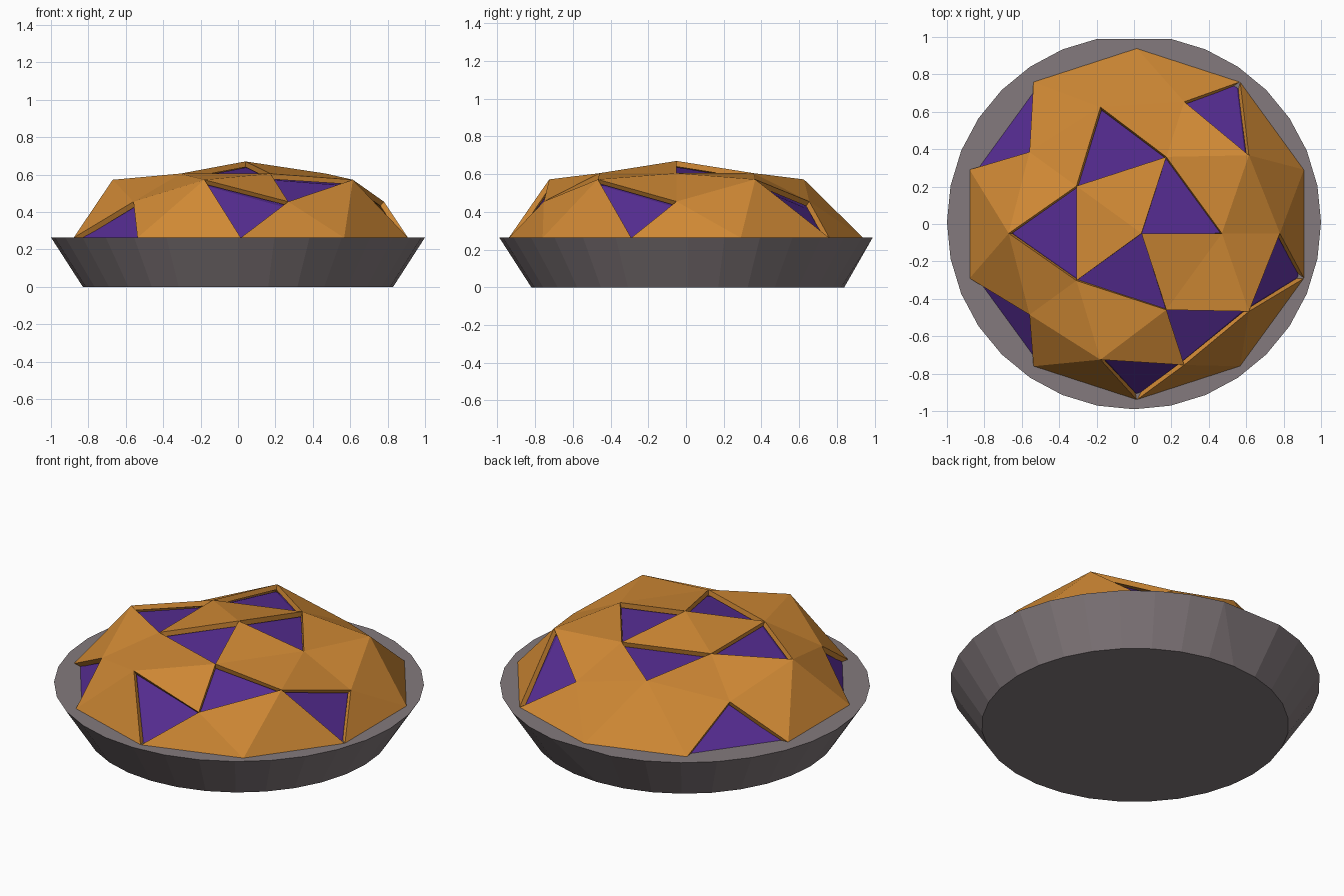
import bpy, bmesh
from math import sin, cos, radians
from mathutils import Vector

if "Cube" in bpy.data.objects:
    bpy.data.objects.remove(bpy.data.objects["Cube"])


def finish(name, bm, color):
    bmesh.ops.recalc_face_normals(bm, faces=bm.faces)
    mesh = bpy.data.meshes.new(name)
    bm.to_mesh(mesh)
    bm.free()
    mat = bpy.data.materials.new(name + "_colour")
    mat.diffuse_color = (*color, 1)
    mat.use_nodes = True
    mat.node_tree.nodes["Principled BSDF"].inputs["Base Color"].default_value = mat.diffuse_color
    mesh.materials.append(mat)
    ob = bpy.data.objects.new(name, mesh)
    bpy.context.collection.objects.link(ob)
    return ob


def dome(scale=1.0, drop=0.0, gaps=()):
    """Squashed five-fold geodesic half dome; faces named in gaps are left out."""
    pts = {}

    def ring(tag, count, start, radius, z, cx, cy):
        for i in range(count):
            a = radians(start + 360 / count * i)
            pts[tag, i] = Vector((cx + radius * scale * cos(a), cy + radius * scale * sin(a), z - drop))

    ring("top", 1, 0, 0, 0.67, 0.04, -0.05)
    ring("inner", 5, 0, 0.43, 0.605, 0.04, -0.05)
    ring("high", 5, 36, 0.71, 0.572, 0.04, -0.05)
    ring("low", 5, 0, 0.74, 0.455, 0.04, -0.05)
    ring("base", 10, 18, 0.94, 0.262 + drop, 0.015, 0)

    bm = bmesh.new()
    v = {k: bm.verts.new(p) for k, p in pts.items()}
    for i in range(5):
        j, p, b0, b1, bp = (i + 1) % 5, (i - 1) % 5, 2 * i, 2 * i + 1, (2 * i - 1) % 10
        faces = {
            "cap": (("top", 0), ("inner", i), ("inner", j)),
            "point": (("inner", i), ("high", i), ("inner", j)),
            "upper_l": (("inner", i), ("low", i), ("high", i)),
            "upper_r": (("inner", i), ("high", p), ("low", i)),
            "foot_high": (("high", i), ("base", b0), ("base", b1)),
            "foot_low": (("low", i), ("base", bp), ("base", b0)),
            "lower_l": (("low", i), ("base", b0), ("high", i)),
            "lower_r": (("low", i), ("high", p), ("base", bp)),
        }
        for kind, keys in faces.items():
            if (kind, i) not in gaps:
                bm.faces.new([v[k] for k in keys])
    return bm


# Dish: tapered 32-sided block with one rim corner merged away at the back
bm = bmesh.new()
bmesh.ops.create_cone(bm, cap_ends=True, segments=32, radius1=0.83, radius2=1.0, depth=0.264)
bmesh.ops.translate(bm, verts=bm.verts, vec=(0, 0.0095, 0.132))
rim = [v for v in bm.verts if v.co.z > 0.1]
back = max(rim, key=lambda v: v.co.y)
side = min((v for v in rim if v.co.x > 0.1), key=lambda v: (v.co - back.co).length)
bmesh.ops.weld_verts(bm, targetmap={back: side})
finish("dish", bm, (0.23, 0.195, 0.205))

# Crust: dome with triangular openings, thickened inwards
openings = {("point", 1), ("point", 2), ("cap", 0), ("cap", 3), ("upper_l", 4), ("lower_r", 1),
            ("foot_low", 2), ("foot_low", 3), ("lower_r", 0), ("lower_r", 4)}
crust = finish("crust", dome(gaps=openings), (0.63, 0.25, 0.035))
if sum(p.normal.z for p in crust.data.polygons) < 0:
    crust.data.flip_normals()
solid = crust.modifiers.new("thickness", "SOLIDIFY")
solid.thickness = 0.03
solid.offset = -1

# Filling: complete dome just beneath the crust
filling = finish("filling", dome(0.965, 0.033), (0.09, 0.025, 0.28))
if sum(p.normal.z for p in filling.data.polygons) < 0:
    filling.data.flip_normals()
